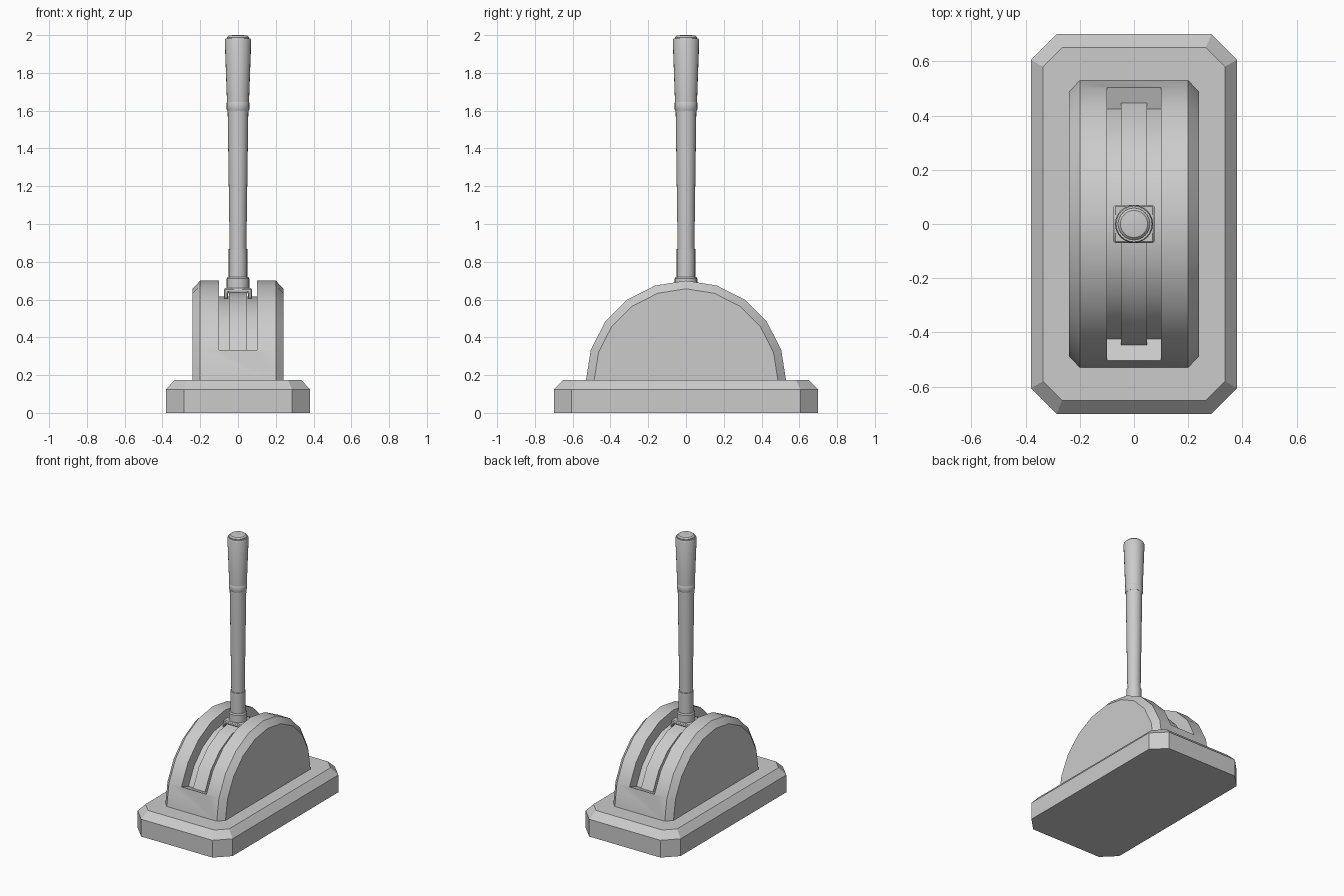
import bpy, bmesh
from math import sin, cos, pi, radians

if "Cube" in bpy.data.objects:
    bpy.data.objects.remove(bpy.data.objects["Cube"])

Z0 = 0.17  # centre height of the housing arc


def finish(name, bm, angle=30):
    bmesh.ops.recalc_face_normals(bm, faces=bm.faces)
    me = bpy.data.meshes.new(name)
    bm.to_mesh(me)
    bm.free()
    ob = bpy.data.objects.new(name, me)
    bpy.context.collection.objects.link(ob)
    smooth(ob, angle)
    return ob


def smooth(ob, angle=30):
    bpy.ops.object.select_all(action='DESELECT')
    bpy.context.view_layer.objects.active = ob
    ob.select_set(True)
    bpy.ops.object.shade_smooth_by_angle(angle=radians(angle))


def apply_modifiers(ob):
    bpy.ops.object.select_all(action='DESELECT')
    bpy.context.view_layer.objects.active = ob
    ob.select_set(True)
    for m in list(ob.modifiers):
        bpy.ops.object.modifier_apply(modifier=m.name)


def loft(name, sections, angle=30):
    """Join equal-length closed loops and cap both ends."""
    bm = bmesh.new()
    loops = [[bm.verts.new(p) for p in s] for s in sections]
    n = len(loops[0])
    for a, b in zip(loops, loops[1:]):
        for i in range(n):
            j = (i + 1) % n
            bm.faces.new((a[i], a[j], b[j], b[i]))
    bm.faces.new(loops[0])
    bm.faces.new(loops[-1])
    return finish(name, bm, angle)


def octagon(x, y, c, z):
    q = [(x, y - c), (x - c, y), (c - x, y), (-x, y - c)]
    return [(a, b, z) for a, b in q + [(-a, -b) for a, b in q]]


def arc(x, r, a0=0, steps=10):
    return [(x, r * cos(radians(a0 + 18 * i)), Z0 + r * sin(radians(a0 + 18 * i)))
            for i in range(steps + 1)]


def sector(x, r0, r1):
    return arc(x, r1, 18, 8) + arc(x, r0, 18, 8)[::-1]


def lathe(name, profile, n=24):
    return loft(name, [[(r * cos(2 * pi * i / n), r * sin(2 * pi * i / n), z)
                        for i in range(n)] for r, z in profile])


# Chamfered base plate
loft("base_plate", [octagon(0.38, 0.70, 0.095, 0), octagon(0.38, 0.70, 0.095, 0.125),
                    octagon(0.335, 0.65, 0.07, 0.175)], 10)

# Half-round housing with a curved slot
housing = loft("housing", [arc(-0.24, 0.487), arc(-0.20, 0.53),
                           arc(0.20, 0.53), arc(0.24, 0.487)])
cutter = loft("slot_cutter", [sector(-0.10, 0.445, 0.7), sector(0.10, 0.445, 0.7)])
cutter.hide_render = True
mod = housing.modifiers.new("slot", 'BOOLEAN')
mod.operation = 'DIFFERENCE'
mod.solver = 'EXACT'
mod.object = cutter
apply_modifiers(housing)
bpy.data.objects.remove(cutter)
smooth(housing)

# Raised guide rail along the slot floor
loft("guide_rail", [sector(-0.048, 0.43, 0.469), sector(0.048, 0.43, 0.469)])

# Saddle bracket straddling the rail
half = [(0.052, 0.637), (0.052, 0.602), (0.075, 0.602), (0.075, 0.66)]
outline = half + [(-x, z) for x, z in reversed(half)]
saddle = loft("saddle_bracket", [[(x, y, z) for x, z in outline] for y in (-0.07, 0.07)])
bev = saddle.modifiers.new("bevel", 'BEVEL')
bev.width = 0.006
apply_modifiers(saddle)

# Lever: collar, sleeve, shaft and grip
lathe("lever_collar", [(0.06, 0.65), (0.06, 0.712), (0.054, 0.72)])
lathe("lever_sleeve", [(0.049, 0.70), (0.049, 0.868)])
lathe("lever_shaft", [(0.044, 0.85), (0.055, 1.62)])
lathe("grip_ring", [(0.056, 1.60), (0.06, 1.607), (0.06, 1.643), (0.056, 1.65)])
lathe("lever_grip", [(0.057, 1.61), (0.070, 1.97), (0.066, 1.982)])
lathe("grip_cap", [(0.059, 1.97), (0.059, 1.988), (0.050, 1.997), (0.025, 2.0)])
